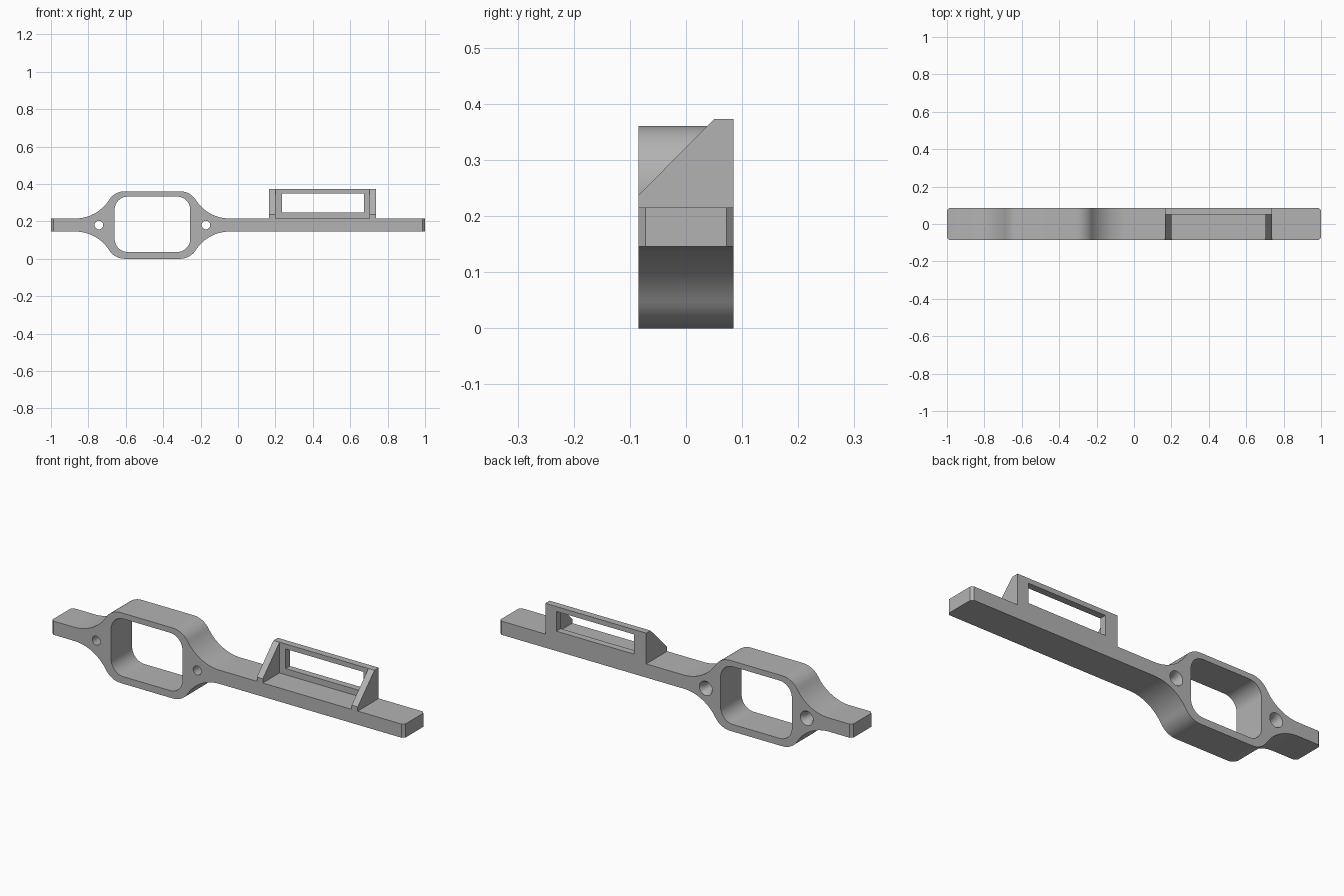
import bpy, bmesh
from math import sin, cos, pi, atan2, sqrt

if "Cube" in bpy.data.objects:
    bpy.data.objects.remove(bpy.data.objects["Cube"])

GREY = bpy.data.materials.new("plain_grey")
GREY.use_nodes = True
colour = (0.45, 0.45, 0.45, 1)
GREY.diffuse_color = colour
GREY.node_tree.nodes["Principled BSDF"].inputs["Base Color"].default_value = colour

HALF_Y = 0.085           # half depth
MID_Z = 0.1805           # centre line of the bar
BAR_H = 0.035            # half height of the bar
RING_X = -0.4575         # centre of the ring
BACK_Y = 0.05            # front face of the upright frame
TOP_Z = 0.373


def prism(name, points, direction):
    """Extrude a closed loop of 3D points along a direction."""
    bm = bmesh.new()
    base = bm.faces.new([bm.verts.new(p) for p in points])
    made = bmesh.ops.extrude_face_region(bm, geom=[base], use_keep_orig=True)
    moved = [g for g in made["geom"] if isinstance(g, bmesh.types.BMVert)]
    bmesh.ops.translate(bm, verts=moved, vec=direction)
    bmesh.ops.recalc_face_normals(bm, faces=bm.faces)
    mesh = bpy.data.meshes.new(name)
    bm.to_mesh(mesh)
    bm.free()
    obj = bpy.data.objects.new(name, mesh)
    bpy.context.collection.objects.link(obj)
    mesh.materials.append(GREY)
    return obj


def xz_prism(name, outline, y0, y1):
    return prism(name, [(x, y0, z) for x, z in outline], (0, y1 - y0, 0))


def rounded_rect(cx, cz, hx, hz, r, steps=12):
    pts = []
    for q, (sx, sz) in enumerate(((1, 1), (-1, 1), (-1, -1), (1, -1))):
        for i in range(steps + 1):
            a = (q + i / steps) * pi / 2
            pts.append((cx + sx * (hx - r) + r * cos(a),
                        cz + sz * (hz - r) + r * sin(a)))
    return pts


def cone(name, x, y0, y1, r0, r1):
    """Round cutter along y."""
    bpy.ops.mesh.primitive_cone_add(vertices=32, radius1=r0, radius2=r1, depth=y1 - y0,
                                    location=(x, (y0 + y1) / 2, MID_Z),
                                    rotation=(-pi / 2, 0, 0))
    obj = bpy.context.object
    obj.name = name
    obj.data.materials.append(GREY)
    return obj


def activate(obj):
    bpy.ops.object.select_all(action='DESELECT')
    obj.select_set(True)
    bpy.context.view_layer.objects.active = obj


def cut(obj, cutter):
    activate(obj)
    mod = obj.modifiers.new("cut", 'BOOLEAN')
    mod.operation = 'DIFFERENCE'
    mod.solver = 'EXACT'
    mod.object = cutter
    bpy.ops.object.modifier_apply(modifier=mod.name)
    bpy.data.objects.remove(cutter)


# Quarter outline of the ring: flat top, convex shoulder, concave sweep into the bar
flat, reach, r = 0.1475, 0.4125, 0.1
run, drop = reach - flat, MID_Z - BAR_H
total = (run ** 2 + drop ** 2) / (2 * drop)
sweep = total - r
turn = atan2(run, total - drop)
quarter = [(flat + r * sin(turn * i / 12), MID_Z - r + r * cos(turn * i / 12))
           for i in range(13)]
quarter += [(reach - sweep * sin(turn * i / 20), BAR_H + sweep - sweep * cos(turn * i / 20))
            for i in range(19, -1, -1)]


def side(sx, sz):
    pts = [(RING_X + sx * x, MID_Z + sz * z) for x, z in quarter]
    return pts + [(sx, MID_Z + sz * BAR_H)]


outline = side(1, 1) + side(1, -1)[::-1] + side(-1, -1) + side(-1, 1)[::-1]
body = xz_prism("bar_with_ring", outline, -HALF_Y, HALF_Y)

# Chamfered upright corners at both ends of the bar
bm = bmesh.new()
bm.from_mesh(body.data)
ends = [e for e in bm.edges if all(abs(v.co.x) > 0.999 for v in e.verts)
        and abs(e.verts[0].co.z - e.verts[1].co.z) > 0.01]
bmesh.ops.bevel(bm, geom=ends, offset=0.013, segments=1, affect='EDGES')
bm.to_mesh(body.data)
bm.free()

# Ring opening and countersunk screw holes
cut(body, xz_prism("opening_cutter",
                   rounded_rect(RING_X, MID_Z + 0.004, 0.202, 0.148, 0.07), -0.2, 0.2))
for s in (-1, 1):
    x = RING_X + s * 0.286
    cut(body, cone("hole_cutter", x, -0.2, 0.2, 0.023, 0.023))
    cut(body, cone("countersink_cutter", x, HALF_Y - 0.03, HALF_Y + 0.005, 0.021, 0.039))
activate(body)
bpy.ops.object.shade_smooth_by_angle()

# Upright frame with a rectangular window
X0, X1 = 0.166, 0.738
BASE_Z = MID_Z + BAR_H
frame = xz_prism("window_frame", [(X0, BASE_Z), (X1, BASE_Z), (X1, TOP_Z), (X0, TOP_Z)],
                 BACK_Y, HALF_Y)
cut(frame, xz_prism("window_cutter",
                    [(0.235, 0.247), (0.675, 0.247), (0.675, 0.348), (0.235, 0.348)],
                    0, 0.2))

# Sloping side gussets
for name, x in (("right_gusset", X0), ("left_gusset", X1 - 0.034)):
    prism(name, [(x, -HALF_Y, BASE_Z), (x, -HALF_Y, 0.237),
                 (x, BACK_Y, TOP_Z), (x, BACK_Y, BASE_Z)], (0.034, 0, 0))
